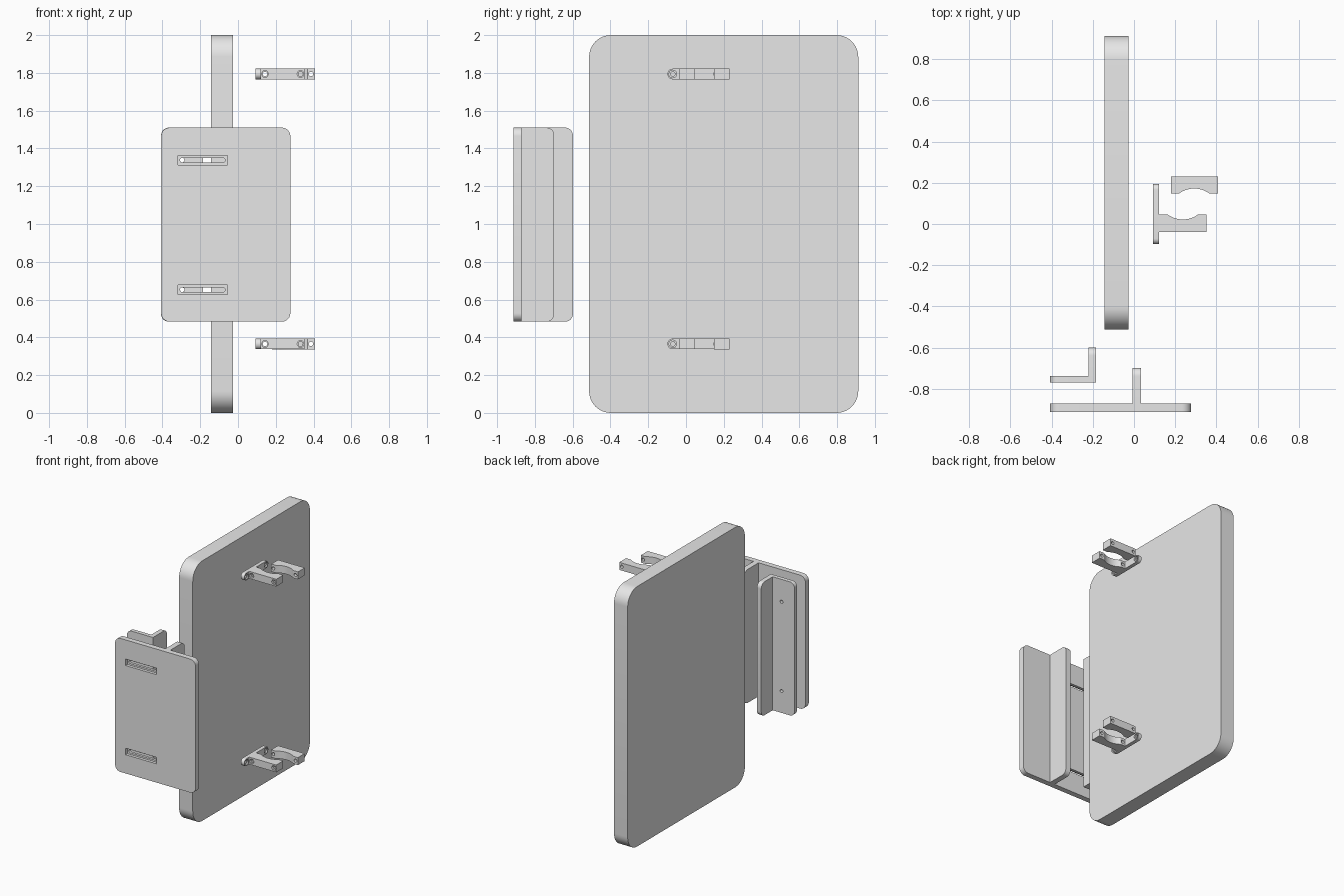
import bpy
import bmesh
from math import sin, cos, pi, asin

if "Cube" in bpy.data.objects:
    bpy.data.objects.remove(bpy.data.objects["Cube"])

GREY = (0.8, 0.8, 0.8, 1)
grey = bpy.data.materials.new("light grey")
grey.use_nodes = True
grey.diffuse_color = GREY
grey.node_tree.nodes["Principled BSDF"].inputs["Base Color"].default_value = GREY


def arc(cx, cy, r, start, end, steps=10):
    """Points on a circular arc."""
    return [(cx + r * cos(start + (end - start) * i / steps),
             cy + r * sin(start + (end - start) * i / steps)) for i in range(steps + 1)]


def rounded(u0, u1, v0, v1, r, low=True, high=True):
    """Rectangle with corners rounded at the low and/or high u side."""
    pts = []
    pts += arc(u1 - r, v1 - r, r, 0, pi / 2) if high else [(u1, v1)]
    pts += arc(u0 + r, v1 - r, r, pi / 2, pi) if low else [(u0, v1)]
    pts += arc(u0 + r, v0 + r, r, pi, 1.5 * pi) if low else [(u0, v0)]
    pts += arc(u1 - r, v0 + r, r, 1.5 * pi, 2 * pi) if high else [(u1, v0)]
    return pts


def circle(u, v, r, sides=24):
    return arc(u, v, r, 0, 2 * pi, sides)[:-1]


def prism(name, pts, axis, lo, hi):
    """Extrude an outline along one axis."""
    place = {"X": lambda u, v, w: (w, u, v),
             "Y": lambda u, v, w: (u, w, v),
             "Z": lambda u, v, w: (u, v, w)}[axis]
    bm = bmesh.new()
    a = [bm.verts.new(place(u, v, lo)) for u, v in pts]
    b = [bm.verts.new(place(u, v, hi)) for u, v in pts]
    bm.faces.new(a)
    bm.faces.new(b[::-1])
    for i in range(len(pts)):
        j = (i + 1) % len(pts)
        bm.faces.new((a[i], b[i], b[j], a[j]))
    bmesh.ops.remove_doubles(bm, verts=bm.verts, dist=1e-5)
    bmesh.ops.recalc_face_normals(bm, faces=bm.faces)
    mesh = bpy.data.meshes.new(name)
    bm.to_mesh(mesh)
    bm.free()
    mesh.materials.append(grey)
    ob = bpy.data.objects.new(name, mesh)
    bpy.context.collection.objects.link(ob)
    return ob


def activate(ob):
    bpy.ops.object.select_all(action="DESELECT")
    ob.select_set(True)
    bpy.context.view_layer.objects.active = ob


def cut(ob, pts, axis, lo, hi):
    """Subtract a prism from a part."""
    cutter = prism("cutter", pts, axis, lo, hi)
    cutter.hide_render = True
    mod = ob.modifiers.new("cut", "BOOLEAN")
    mod.operation = "DIFFERENCE"
    mod.solver = "EXACT"
    mod.object = cutter
    activate(ob)
    bpy.ops.object.modifier_apply(modifier=mod.name)
    bpy.data.objects.remove(cutter)


parts = []
BOTTOM, TOP = 0.483, 1.51
SLOT_HEIGHTS = (0.652, 1.338)

# Large upright board
parts.append(prism("main_board", rounded(-0.513, 0.912, 0, 2, 0.115), "X", -0.142, -0.026))

# Front plate with recessed adjustment slots, and its rear rib
plate = prism("front_plate", rounded(-0.407, 0.277, BOTTOM, TOP, 0.045), "Y", -0.912, -0.87)
for z in SLOT_HEIGHTS:
    cut(plate, rounded(-0.318, -0.056, z - 0.025, z + 0.025, 0, False, False), "Y", -0.95, -0.89)
    cut(plate, rounded(-0.307, -0.068, z - 0.012, z + 0.012, 0.012), "Y", -0.95, -0.8)
parts.append(plate)
parts.append(prism("plate_rib", rounded(-0.87, -0.698, BOTTOM, TOP, 0.04, low=False),
                   "X", -0.008, 0.034))

# Angle bracket: drilled flange and rearward leg
flange = prism("bracket_flange", rounded(-0.407, -0.221, BOTTOM, TOP, 0.04, high=False),
               "Y", -0.769, -0.738)
for z in SLOT_HEIGHTS:
    cut(flange, circle(-0.296, z, 0.012), "Y", -0.8, -0.7)
parts.append(flange)
parts.append(prism("bracket_leg", rounded(-0.769, -0.599, BOTTOM, TOP, 0.04, low=False),
                   "X", -0.221, -0.185))

# Two pipe clamps, each a mounting tab, a fixed jaw and a loose jaw
BORE = 0.125
for label, z in (("lower", 0.365), ("upper", 1.794)):
    tab = prism(label + "_clamp_tab", rounded(-0.098, 0.194, z - 0.028, z + 0.028, 0.0275),
                "X", 0.093, 0.122)
    for y in (-0.07, 0.166):
        cut(tab, circle(y, z, 0.012), "X", 0, 0.2)
        cut(tab, circle(y, z, 0.02), "X", 0.112, 0.2)

    half = asin(0.075 / BORE)
    saddle = arc(0.237, 0.147, BORE, 1.5 * pi + half, 1.5 * pi - half, 20)
    jaw = prism(label + "_fixed_jaw",
                [(0.122, -0.038), (0.352, -0.038), (0.352, 0.047)] + saddle + [(0.122, 0.047)],
                "Z", z - 0.028, z + 0.028)
    saddle = arc(0.292, 0.047, BORE, 0.5 * pi + half, 0.5 * pi - half, 20)
    loose = prism(label + "_loose_jaw",
                  [(0.407, 0.147), (0.407, 0.23), (0.18, 0.23), (0.18, 0.147)] + saddle,
                  "Z", z - 0.029, z + 0.029)

    # Bolt holes, with hexagonal nut pockets in the fixed jaw
    for side in (-1, 1):
        x = 0.237 + side * 0.094
        cut(jaw, circle(x, z, 0.012), "Y", -0.1, 0.1)
        cut(jaw, circle(x, z, 0.019, 6), "Y", -0.1, -0.02)
        cut(loose, circle(0.292 + side * 0.094, z, 0.012), "Y", 0.1, 0.3)
    parts += [tab, jaw, loose]

# Smooth the rounded corners, keep the hard edges
for part in parts:
    activate(part)
    bpy.ops.object.shade_smooth_by_angle()
